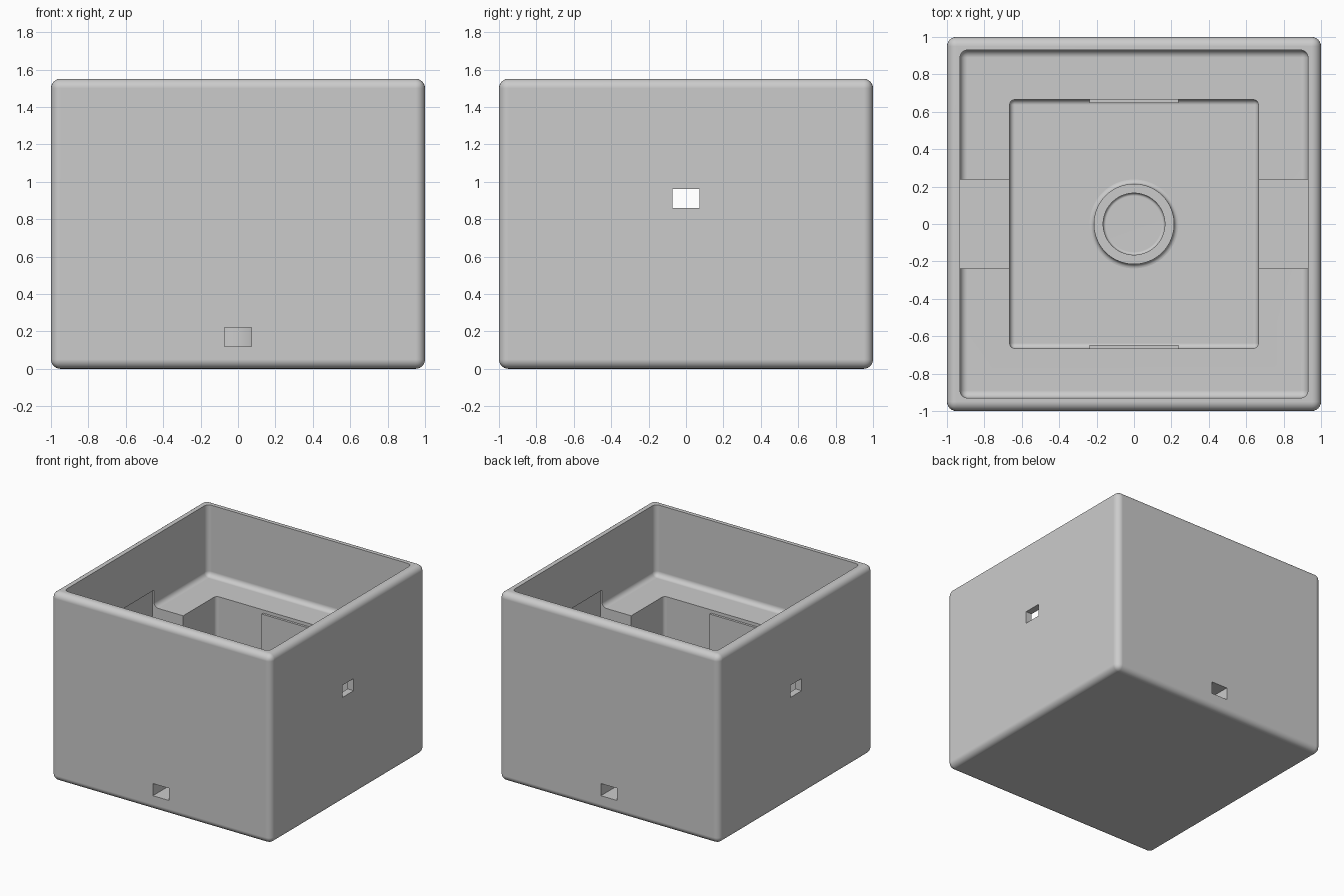
import bpy, bmesh, math

old = bpy.data.objects.get("Cube")
if old:
    bpy.data.objects.remove(old, do_unlink=True)

# Single grey material
grey = bpy.data.materials.new("grey")
grey.use_nodes = True
colour = (0.6, 0.6, 0.6, 1)
grey.diffuse_color = colour
grey.node_tree.nodes["Principled BSDF"].inputs["Base Color"].default_value = colour


def finish(name, bm):
    """Turn a bmesh into a named grey object."""
    bmesh.ops.recalc_face_normals(bm, faces=bm.faces)
    mesh = bpy.data.meshes.new(name)
    bm.to_mesh(mesh)
    bm.free()
    mesh.materials.append(grey)
    obj = bpy.data.objects.new(name, mesh)
    bpy.context.collection.objects.link(obj)
    return obj


def box(name, half_x, half_y, low, high, radius=0, centre=(0, 0)):
    """Box from half widths and a height range, with rounded edges."""
    bm = bmesh.new()
    bmesh.ops.create_cube(bm, size=2)
    for v in bm.verts:
        v.co.x = v.co.x * half_x + centre[0]
        v.co.y = v.co.y * half_y + centre[1]
        v.co.z = high if v.co.z > 0 else low
    if radius:
        bmesh.ops.bevel(bm, geom=bm.edges[:], offset=radius, segments=6,
                        profile=0.5, affect='EDGES', clamp_overlap=True)
    return finish(name, bm)


def lathe(name, profile, steps=64):
    """Spin a radius and height profile around the z axis."""
    bm = bmesh.new()
    verts = [bm.verts.new((r, 0, z)) for r, z in profile]
    edges = [bm.edges.new(pair) for pair in zip(verts, verts[1:])]
    bmesh.ops.spin(bm, geom=verts + edges, cent=(0, 0, 0), axis=(0, 0, 1),
                   angle=math.tau, steps=steps)
    bmesh.ops.remove_doubles(bm, verts=bm.verts, dist=0.0005)
    return finish(name, bm)


def cut(target, cutter):
    """Subtract the cutter, then remove it."""
    mod = target.modifiers.new("cut", 'BOOLEAN')
    mod.operation = 'DIFFERENCE'
    mod.solver = 'EXACT'
    mod.object = cutter
    bpy.context.view_layer.objects.active = target
    bpy.ops.object.modifier_apply(modifier=mod.name)
    bpy.data.objects.remove(cutter, do_unlink=True)


def smooth(obj):
    bpy.ops.object.select_all(action='DESELECT')
    obj.select_set(True)
    bpy.context.view_layer.objects.active = obj
    bpy.ops.object.shade_smooth_by_angle(angle=math.radians(30))
    mod = obj.modifiers.new("even_shading", 'WEIGHTED_NORMAL')
    mod.keep_sharp = True


FLOOR, LEDGE, TOP = 0.07, 0.967, 1.55
WELL, CAVITY = 0.665, 0.93

# Outer housing with an upper cavity and a deeper central well
housing = box("housing", 1, 1, 0, TOP, 0.05)
cut(housing, box("cavity_cutter", CAVITY, CAVITY, LEDGE, 1.9, 0.04))
cut(housing, box("well_cutter", WELL, WELL, FLOOR, 1.3, 0.028))

# Slots across the ledge, running slightly into the side walls
cut(housing, box("slot_cutter", 0.945, 0.238, 0.71, 1.107))

# Small ports: high through the sides, low through front and back
for side in (-1, 1):
    cut(housing, box("side_port_cutter", 0.2, 0.073, 0.86, 0.96, centre=(side, 0)))
    cut(housing, box("end_port_cutter", 0.073, 0.4, 0.12, 0.22, centre=(0, side)))
smooth(housing)

# Thin pads on the front and back walls of the well, framing the ports
for name, side in (("front_pad", -1), ("back_pad", 1)):
    pad = box(name, 0.238, 0.012, FLOOR - 0.01, 0.94, centre=(0, side * 0.658))
    cut(pad, box("pad_port_cutter", 0.073, 0.1, 0.12, 0.22, centre=(0, side * 0.658)))

# Hollow central post with filleted foot and bore
post_top = 0.4
foot = [(0.238 - 0.023 * math.sin(a), FLOOR + 0.023 * (1 - math.cos(a)))
        for a in (math.pi / 2 * i / 5 for i in range(6))]
bore = [(0.15 + 0.015 * math.cos(a), FLOOR + 0.02 - 0.015 * math.sin(a))
        for a in (math.pi / 2 * i / 5 for i in range(6))]
post = lathe("centre_post", [(0, FLOOR - 0.01), (0.238, FLOOR - 0.01)] + foot
             + [(0.215, post_top), (0.165, post_top)] + bore + [(0, FLOOR + 0.005)])
smooth(post)
